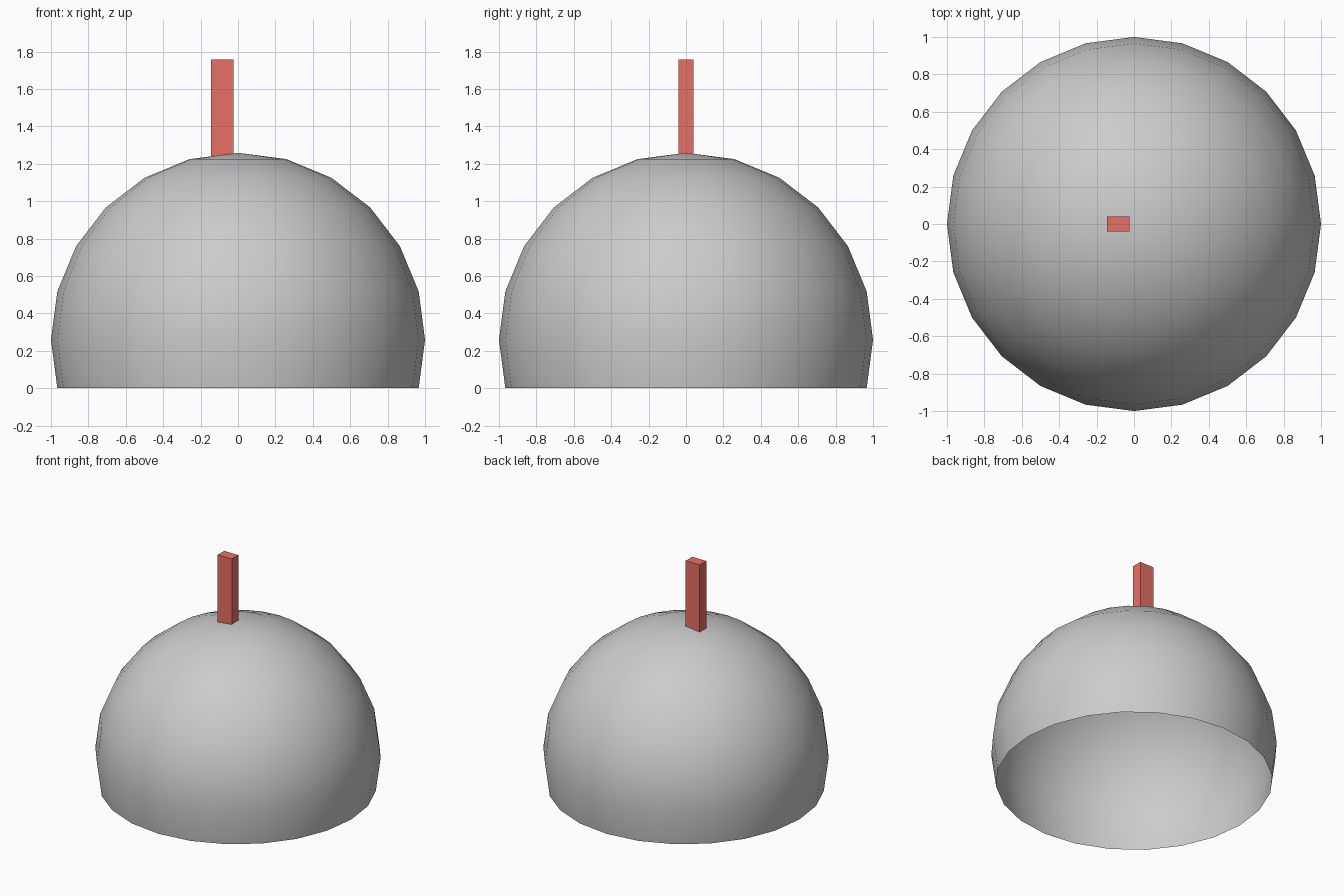
import bpy, bmesh, math

if "Cube" in bpy.data.objects:
    bpy.data.objects.remove(bpy.data.objects["Cube"])

R = 1.0
CZ = R * math.sin(math.radians(15))  # sphere centre, so the open rim rests on z = 0


def add_object(name, bm):
    mesh = bpy.data.meshes.new(name)
    bm.to_mesh(mesh)
    bm.free()
    obj = bpy.data.objects.new(name, mesh)
    bpy.context.collection.objects.link(obj)
    return obj


# Dome: sphere with everything below the first ring under the equator removed
bm = bmesh.new()
bmesh.ops.create_uvsphere(bm, u_segments=24, v_segments=12, radius=R)
low = [v for v in bm.verts if v.co.z < -CZ - 0.01]
bmesh.ops.delete(bm, geom=low, context='VERTS')
bmesh.ops.translate(bm, verts=bm.verts, vec=(0, 0, CZ))
for f in bm.faces:
    f.smooth = True
add_object("dome", bm)

# Red post standing slightly off centre, its foot sunk into the dome
foot, top = 1.2, 1.757
bm = bmesh.new()
bmesh.ops.create_cube(bm, size=1)
bmesh.ops.scale(bm, verts=bm.verts, vec=(0.12, 0.08, top - foot))
bmesh.ops.translate(bm, verts=bm.verts, vec=(-0.085, 0, (top + foot) / 2))
post = add_object("post", bm)

red = bpy.data.materials.new("red")
red.diffuse_color = (0.8, 0.16, 0.13, 1)
red.use_nodes = True
red.node_tree.nodes["Principled BSDF"].inputs["Base Color"].default_value = red.diffuse_color
post.data.materials.append(red)
